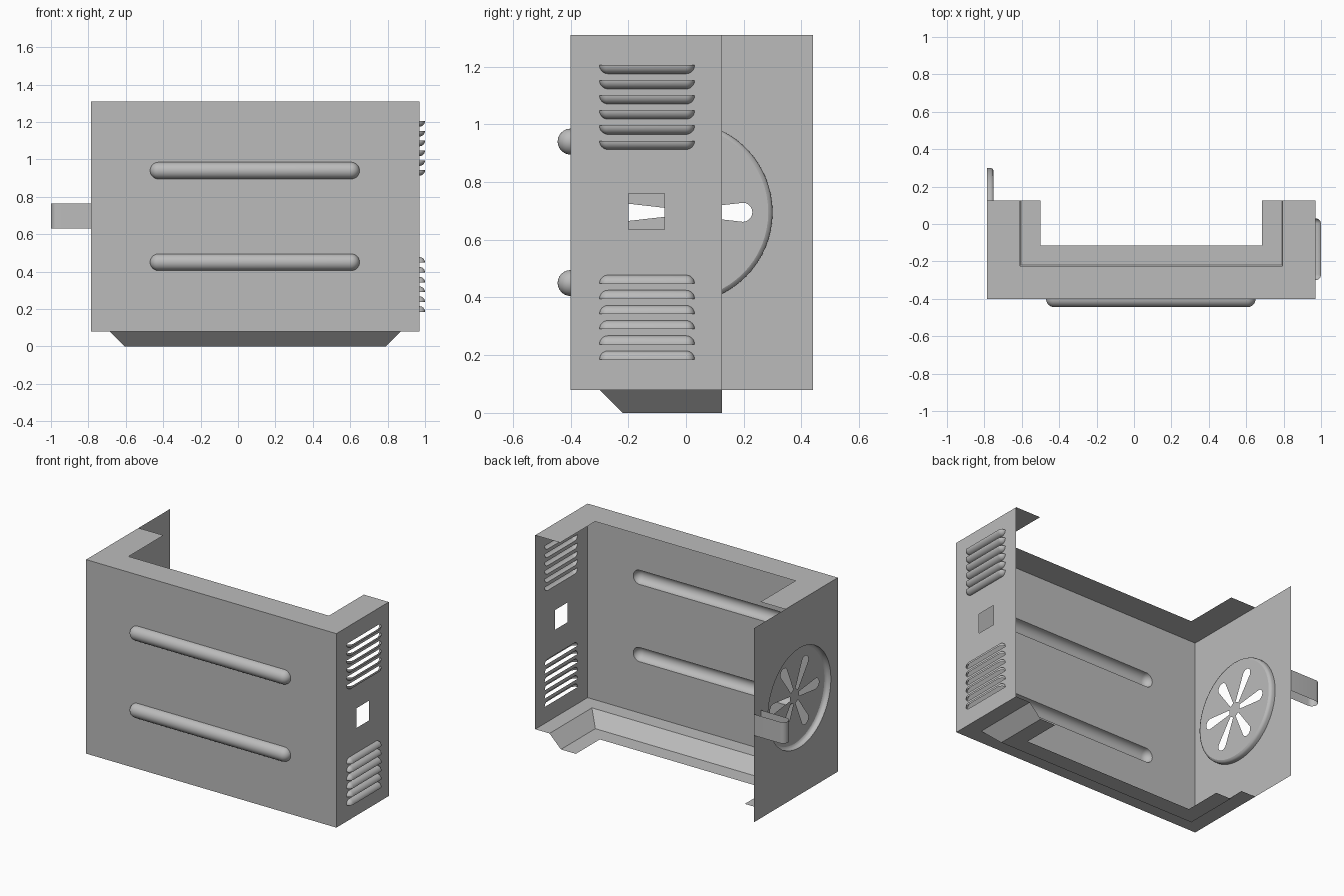
import bpy, bmesh
from math import sin, cos, pi
from mathutils import Vector

old = bpy.data.objects.get("Cube")
if old:
    bpy.data.objects.remove(old, do_unlink=True)

metal = bpy.data.materials.new("grey sheet metal")
metal.use_nodes = True
metal.diffuse_color = (0.5, 0.5, 0.5, 1)
metal.node_tree.nodes["Principled BSDF"].inputs["Base Color"].default_value = (0.5, 0.5, 0.5, 1)

LEFT, RIGHT, FRONT, END, BACK = -0.785, 0.97, -0.40, 0.125, 0.44
LOW, HIGH = 0.08, 1.31
MID = (LOW + HIGH) / 2


# Panel frames: u along the panel, v up, w out of the panel
def on_front(u, v, w=0):
    return Vector((u, FRONT - w, v))


def on_vent_side(u, v, w=0):
    return Vector((RIGHT + w, u, v))


def on_dish_side(u, v, w=0):
    return Vector((LEFT + w, u, v))


def finish(name, bm, smooth=False):
    bmesh.ops.remove_doubles(bm, verts=bm.verts, dist=0.0002)
    bmesh.ops.recalc_face_normals(bm, faces=bm.faces)
    mesh = bpy.data.meshes.new(name)
    bm.to_mesh(mesh)
    bm.free()
    mesh.materials.append(metal)
    obj = bpy.data.objects.new(name, mesh)
    bpy.context.collection.objects.link(obj)
    if smooth:
        bpy.ops.object.select_all(action='DESELECT')
        obj.select_set(True)
        bpy.context.view_layer.objects.active = obj
        bpy.ops.object.shade_smooth_by_angle(angle=0.7)
    return obj


def sheet(name, place, loops, w=0):
    """Flat panel: first loop is the outline, the others are holes."""
    bm = bmesh.new()
    edges = []
    for loop in loops:
        vs = [bm.verts.new(place(u, v, w)) for u, v in loop]
        edges += [bm.edges.new((vs[i - 1], vs[i])) for i in range(len(vs))]
    bmesh.ops.triangle_fill(bm, edges=edges, use_beauty=True)
    return finish(name, bm)


def loft(name, rows, closed=False, smooth=False):
    bm = bmesh.new()
    grid = [[bm.verts.new(p) for p in row] for row in rows]
    for a, b in zip(grid, grid[1:]):
        for i in range(0 if closed else 1, len(a)):
            bm.faces.new((a[i - 1], a[i], b[i], b[i - 1]))
    bmesh.ops.dissolve_degenerate(bm, dist=0.0001, edges=bm.edges)
    return finish(name, bm, smooth)


def rect(u0, u1, v0, v1):
    return [(u0, v0), (u1, v0), (u1, v1), (u0, v1)]


def circle(u, v, r, n=64):
    return [(u + r * cos(2 * pi * i / n), v + r * sin(2 * pi * i / n)) for i in range(n)]


def pod_stations(u0, u1, r, n=8):
    """Positions and radii along a round-ended bulge."""
    start = [(u0 + r - r * cos(pi / 2 * i / n), r * sin(pi / 2 * i / n)) for i in range(n + 1)]
    return start + [(u0 + u1 - u, q) for u, q in reversed(start)]


def pod(name, place, u0, u1, v, r, sweep, side=1, n=12):
    """Pressed bulge swept from the panel; returns the hole it leaves."""
    st = pod_stations(u0, u1, r)
    loft(name, [[place(u, v + side * q * cos(sweep * i / n), q * sin(sweep * i / n))
                 for u, q in st] for i in range(n + 1)], smooth=True)
    edge = [(u, v + side * q) for u, q in st]
    if sweep > 2:
        edge += [(u, v - side * q) for u, q in st[-2:0:-1]]
    return edge


# Front panel with two long pressed ribs
holes = [pod(f"front_rib_{i + 1}", on_front, -0.47, 0.65, z, 0.045, pi)
         for i, z in enumerate((0.45, 0.94))]
sheet("front_panel", on_front, [rect(LEFT, RIGHT, LOW, HIGH)] + holes)

# Vented side panel: lower louvres open downward, upper ones open upward
holes = [rect(-0.2, -0.075, 0.635, 0.76)]
for i in range(6):
    offset = 0.51 - i * 0.0525
    for word, side in (("lower", 1), ("upper", -1)):
        holes.append(pod(f"{word}_louvre_{i + 1}", on_vent_side, -0.30, 0.03,
                         MID - side * offset, 0.03, pi / 2, side, 8))
sheet("vented_side_panel", on_vent_side, [rect(FRONT, END, LOW, HIGH)] + holes)

# Long side panel with a round dish pressed inward
CY, R = -0.015, 0.315
sheet("dish_side_panel", on_dish_side,
      [rect(FRONT, BACK, LOW, HIGH), circle(CY, MID, R)])
rim = [(R, 0), (R, 0.02), (R - 0.005, 0.03), (R - 0.015, 0.035)]
loft("dish_rim", [[on_dish_side(u, v, w) for u, v in circle(CY, MID, r)] for r, w in rim],
     closed=True, smooth=True)


# Dish floor with six teardrop slots
def petal(angle, n=10):
    tip = [(0.212 + 0.033 * cos(t), 0.033 * sin(t))
           for t in (-pi / 2 + pi * i / n for i in range(n + 1))]
    pts = [(0.045, -0.014)] + tip + [(0.045, 0.014)]
    return [(CY + a * cos(angle) - b * sin(angle), MID + a * sin(angle) + b * cos(angle))
            for a, b in pts]


sheet("dish_floor", on_dish_side,
      [circle(CY, MID, R - 0.015)] + [petal(i * pi / 3) for i in range(6)], w=0.035)


# Mitred flanges around three sides
def flange(name, profile):
    loft(name, [[(LEFT + d, END, z), (LEFT + d, FRONT + d, z),
                 (RIGHT - d, FRONT + d, z), (RIGHT - d, END, z)] for d, z in profile])


flange("top_flange", [(0, HIGH), (0.175, HIGH)])
flange("bottom_flange", [(0, LOW), (0.10, LOW), (0.18, 0), (0.285, 0)])

# Folded tab on the rear edge of the long side
r = 0.034
bend = [(-1 + r - r * sin(pi * i / 12), BACK - r + r * cos(pi * i / 12)) for i in range(13)]
path = [(LEFT, BACK)] + bend + [(LEFT, BACK - 2 * r)]
loft("folded_tab", [[(x, y, z) for x, y in path] for z in (0.63, 0.765)], smooth=True)
